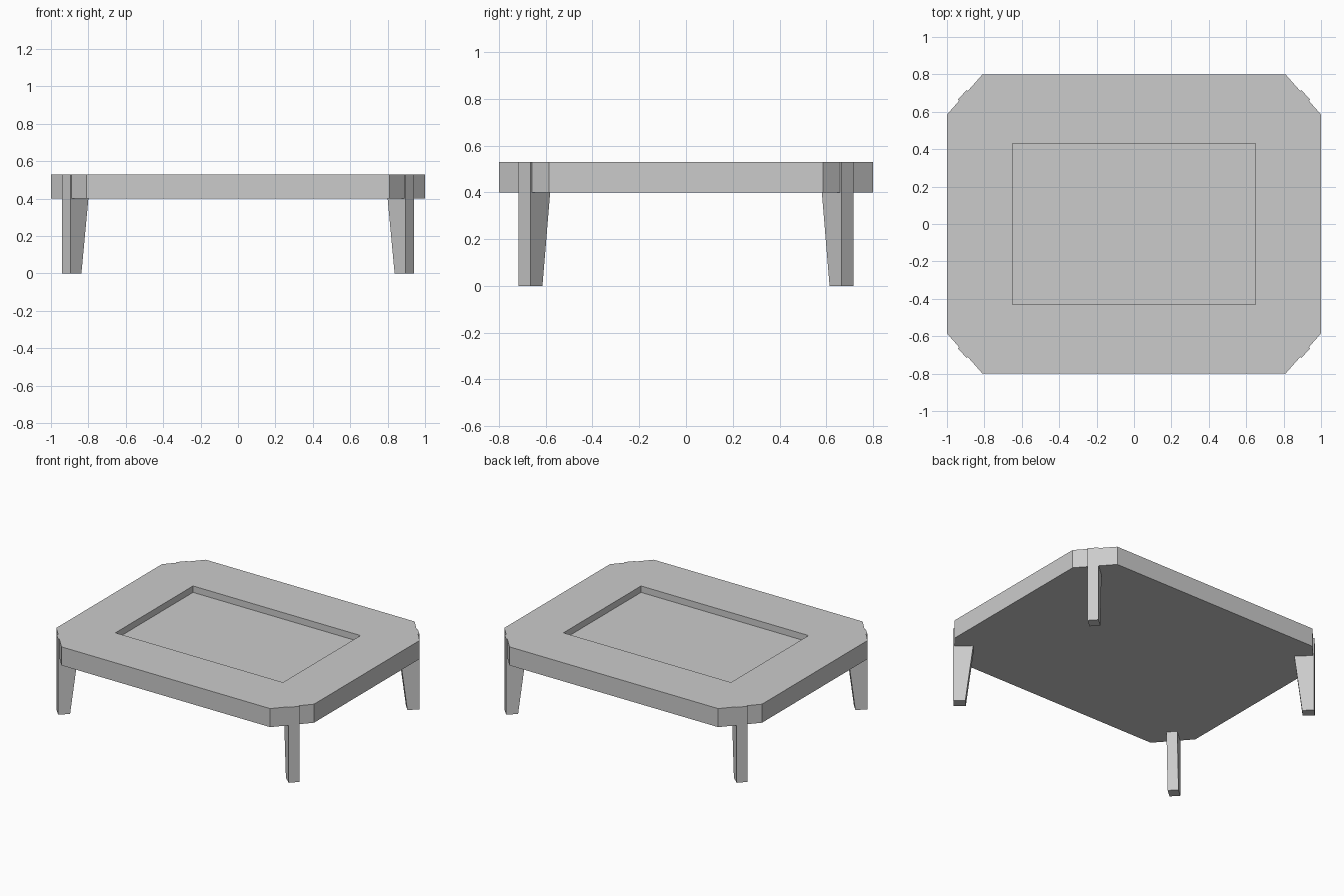
import bpy, bmesh
from mathutils import Vector

if "Cube" in bpy.data.objects:
    bpy.data.objects.remove(bpy.data.objects["Cube"])

Z0, Z1, RECESS = 0.40, 0.53, 0.485
QUADRANTS = [(1, 1), (-1, 1), (-1, -1), (1, -1)]


def make_object(name, bm):
    bmesh.ops.recalc_face_normals(bm, faces=bm.faces)
    mesh = bpy.data.meshes.new(name)
    bm.to_mesh(mesh)
    bm.free()
    obj = bpy.data.objects.new(name, mesh)
    bpy.context.collection.objects.link(obj)
    return obj


def ring(bm, points, z):
    return [bm.verts.new((x, y, z)) for x, y in points]


def walls(bm, a, b):
    n = len(a)
    for i in range(n):
        j = (i + 1) % n
        bm.faces.new((a[i], a[j], b[j], b[i]))


# Tabletop: rectangle with cut corners and a shallow rectangular recess
outline = []
for sx, sy in QUADRANTS:
    pair = [(sx * 1.0, sy * 0.585), (sx * 0.81, sy * 0.80)]
    outline += pair if sx * sy > 0 else pair[::-1]
opening = [(sx * 0.65, sy * 0.43) for sx, sy in QUADRANTS]

bm = bmesh.new()
bottom, top = ring(bm, outline, Z0), ring(bm, outline, Z1)
rim, floor = ring(bm, opening, Z1), ring(bm, opening, RECESS)
bm.faces.new(bottom)
bm.faces.new(floor)
walls(bm, bottom, top)
walls(bm, rim, floor)
for i in range(4):
    j = (i + 1) % 4
    bm.faces.new((top[2 * i], top[2 * i + 1], rim[i]))
    bm.faces.new((top[2 * i + 1], top[2 * j], rim[j], rim[i]))
make_object("tabletop", bm)

# Legs: diagonal tapered posts, standing slightly proud of the cut corners
outer_a, outer_b = Vector((0.895, 0.716)), Vector((0.942, 0.665))
inward = Vector((-0.749, -0.662))


def make_leg(name, sx, sy):
    bm = bmesh.new()
    rings = []
    for z, depth in ((0, 0.077), (Z0, 0.127), (Z1, 0.127)):
        pts = [outer_a, outer_b, outer_b + inward * depth, outer_a + inward * depth]
        rings.append(ring(bm, [(sx * p.x, sy * p.y) for p in pts], z))
    bm.faces.new(rings[0])
    bm.faces.new(rings[-1])
    for lower, upper in zip(rings, rings[1:]):
        walls(bm, lower, upper)
    make_object(name, bm)


for sx, sy in QUADRANTS:
    make_leg(f"{'back' if sy > 0 else 'front'}_{'right' if sx > 0 else 'left'}_leg", sx, sy)
